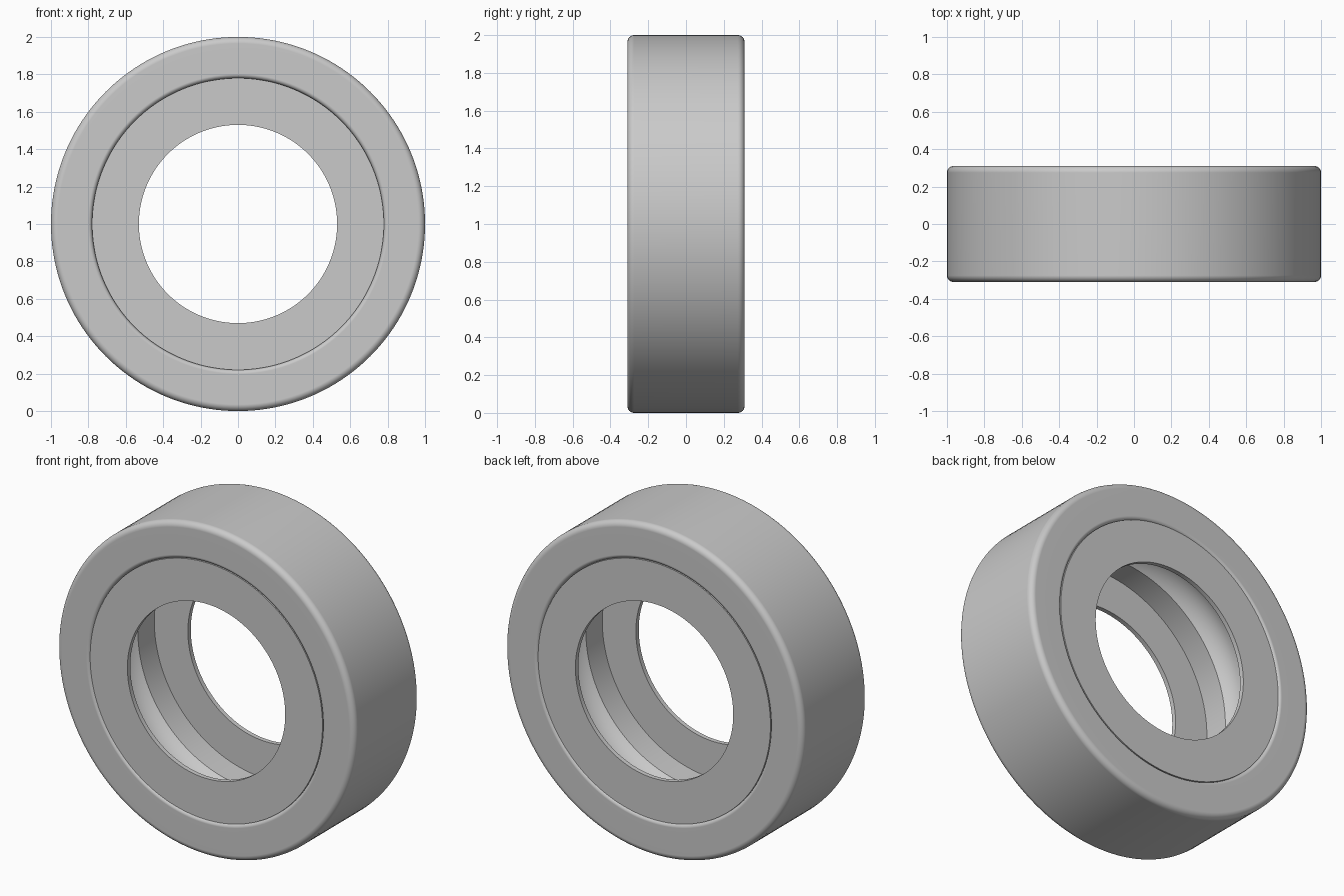
import bpy, bmesh
from math import sin, cos, pi, radians, degrees, atan2, hypot
from mathutils import Vector

cube = bpy.data.objects.get("Cube")
if cube:
    bpy.data.objects.remove(cube, do_unlink=True)

steel = bpy.data.materials.new("plain grey steel")
steel.use_nodes = True
grey = (0.59, 0.59, 0.59, 1)
steel.diffuse_color = grey
steel.node_tree.nodes["Principled BSDF"].inputs["Base Color"].default_value = grey

HALF = 0.31        # half the ring's width
AXIS_HEIGHT = 1.0
SEGMENTS = 160


def arc(r, y, radius, start, end, steps):
    """Points of an arc in the (radius, y) plane, angles in degrees."""
    angles = [radians(start + (end - start) * i / steps) for i in range(steps + 1)]
    return [(r + radius * cos(a), y + radius * sin(a)) for a in angles]


def lathe(name, profile):
    """Revolve a closed (radius, y) profile about the y axis."""
    bm = bmesh.new()
    verts = [bm.verts.new((r, y, 0)) for r, y in profile]
    edges = [bm.edges.new((v, verts[i - 1])) for i, v in enumerate(verts)]
    bmesh.ops.spin(bm, geom=verts + edges, cent=Vector(), axis=Vector((0, 1, 0)),
                   angle=2 * pi, steps=SEGMENTS, use_duplicate=False)
    bmesh.ops.remove_doubles(bm, verts=bm.verts, dist=0.0001)
    bmesh.ops.recalc_face_normals(bm, faces=bm.faces)
    mesh = bpy.data.meshes.new(name)
    bm.to_mesh(mesh)
    bm.free()
    mesh.materials.append(steel)
    obj = bpy.data.objects.new(name, mesh)
    obj.location.z = AXIS_HEIGHT
    bpy.context.collection.objects.link(obj)
    bpy.ops.object.select_all(action='DESELECT')
    obj.select_set(True)
    bpy.context.view_layer.objects.active = obj
    bpy.ops.object.shade_smooth_by_angle(angle=radians(25))
    # Keep the broad flat faces evenly shaded beside the fillets
    weighted = obj.modifiers.new("even shading", 'WEIGHTED_NORMAL')
    weighted.keep_sharp = True


# Outer ring: rounded rims, seal seats, shoulders and a concave ball groove
fillet = 0.035
lip = 0.022
seat = 0.78
shoulder = 0.755
seal_front = HALF - 0.006
seal_back = HALF - 0.034
ball_centre, groove_half = 0.635, 0.118
ball_radius = hypot(groove_half, shoulder - ball_centre)
groove_angle = degrees(atan2(groove_half, shoulder - ball_centre))

half = arc(1 - fillet, HALF - fillet, fillet, 0, 90, 6)
half += arc(seat + lip, HALF - lip, lip, 90, 180, 5)
half += [(seat, seal_back), (shoulder, seal_back)]
groove = arc(ball_centre, 0, ball_radius, groove_angle, -groove_angle, 16)
lathe("outer_ring", half + groove + [(r, -y) for r, y in reversed(half)])

# Thin seal plates, one on each side
for name, side in (("front_seal", -1), ("back_seal", 1)):
    lathe(name, [(r, side * y) for r, y in (
        (0.53, seal_back), (seat, seal_back), (seat, seal_front), (0.53, seal_front))])
